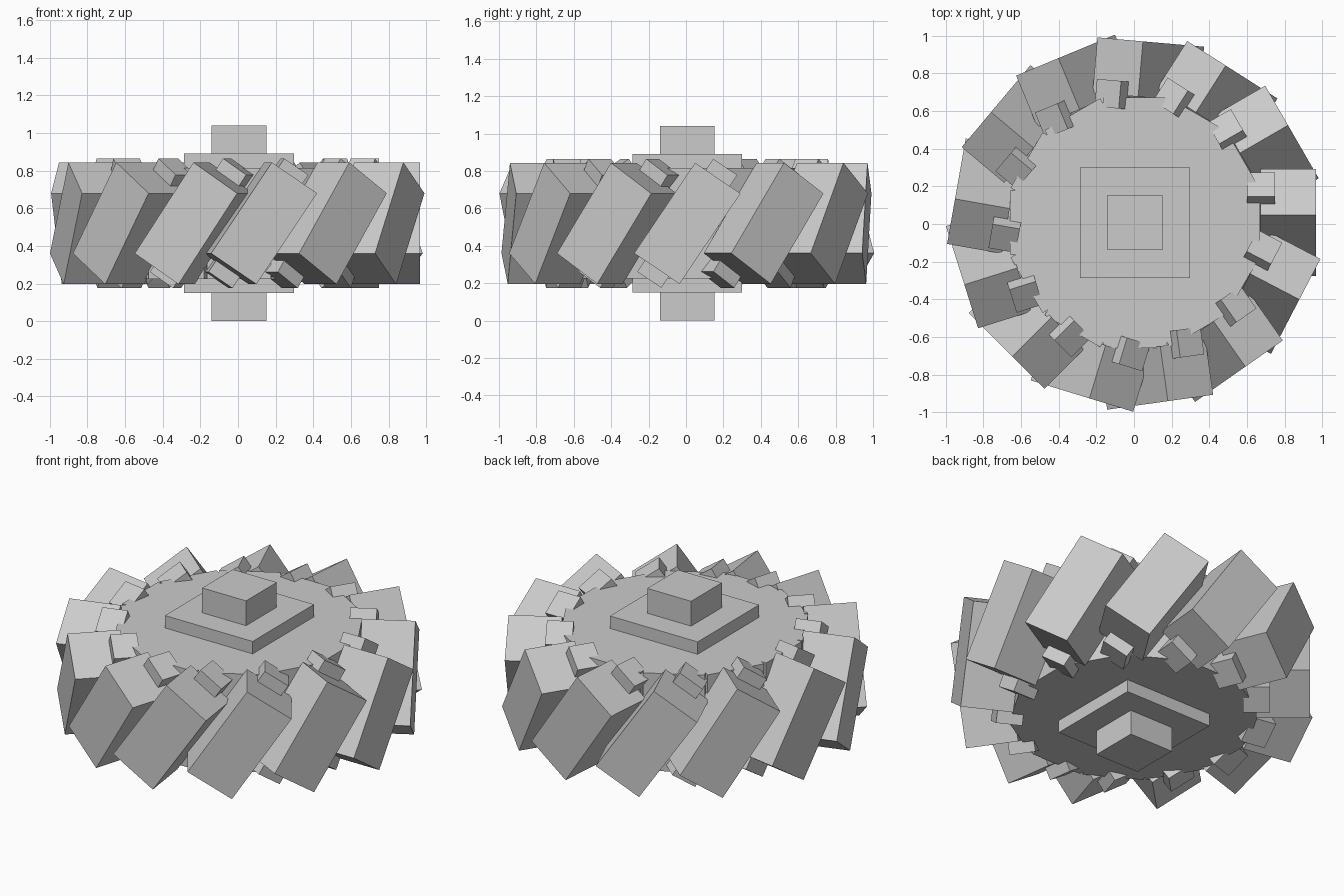
import bpy
from math import radians
from mathutils import Matrix, Vector

if "Cube" in bpy.data.objects:
    bpy.data.objects.remove(bpy.data.objects["Cube"])

CENTRE = Matrix.Translation((0.005, 0.007, 0.52))
TILT = radians(-34)


def box(name, size, matrix):
    bpy.ops.mesh.primitive_cube_add(size=1)
    ob = bpy.context.object
    ob.name = name
    ob.data.transform(CENTRE @ matrix @ Matrix.Diagonal(Vector((*size, 1))))
    return ob


def spin(deg):
    return Matrix.Rotation(radians(deg), 4, 'Z')


# Square axle and the hub plates
box("axle", (0.293, 0.293, 1.04), Matrix())
box("hub_plate", (0.586, 0.586, 0.74), Matrix())

# Drum: crossed slabs forming a near-round core
for i in range(6):
    box(f"drum_slab_{i}", (1.33, 0.34, 0.59), spin(30 * i))

# Slanted teeth round the rim, each with a thin peg on its inner face
angles = (0, 30, 57.5, 85, 112.5, 140, 170, 197.5, 225, 253, 278, 305, 332.5)
for i, a in enumerate(angles):
    lean = Matrix.Rotation(TILT, 4, 'X')
    box(f"tooth_{i}", (0.295, 0.293, 0.583),
        spin(a) @ Matrix.Translation((0.816, 0, 0)) @ lean)
    box(f"peg_{i}", (0.147, 0.155, 0.727),
        spin(a) @ Matrix.Translation((0.67, 0, 0)) @ lean)
